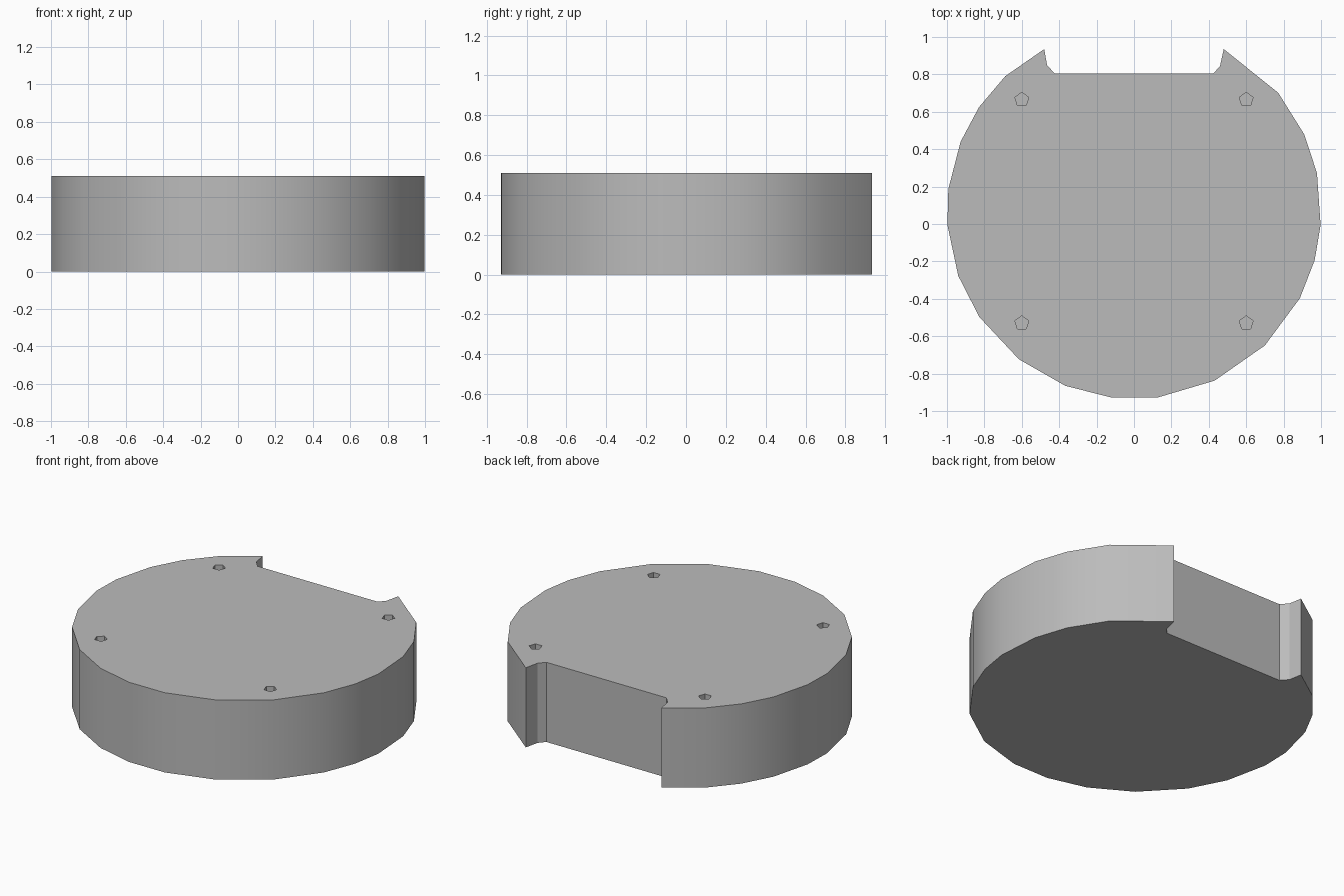
import bpy, bmesh, math
from mathutils import Vector

cube = bpy.data.objects.get("Cube")
if cube:
    bpy.data.objects.remove(cube, do_unlink=True)

HEIGHT = 0.51
CENTRE_Y = 0.065
HOLE_DEPTH = 0.3

grey = bpy.data.materials.new("plain grey")
grey.use_nodes = True
colour = (0.5, 0.5, 0.5, 1)
grey.diffuse_color = colour
grey.node_tree.nodes["Principled BSDF"].inputs["Base Color"].default_value = colour


def prism(name, outline, bottom, top):
    """Extrude a counter-clockwise outline from bottom to top."""
    bm = bmesh.new()
    base = bm.faces.new([bm.verts.new((x, y, bottom)) for x, y in outline])
    walls = bmesh.ops.extrude_face_region(bm, geom=[base], use_keep_orig=True)
    verts = [v for v in walls["geom"] if isinstance(v, bmesh.types.BMVert)]
    bmesh.ops.translate(bm, verts=verts, vec=Vector((0, 0, top - bottom)))
    bmesh.ops.recalc_face_normals(bm, faces=bm.faces)
    mesh = bpy.data.meshes.new(name)
    bm.to_mesh(mesh)
    bm.free()
    mesh.materials.append(grey)
    obj = bpy.data.objects.new(name, mesh)
    bpy.context.collection.objects.link(obj)
    return obj


def polar(angle, radius=1.0, cx=0.0, cy=CENTRE_Y):
    a = math.radians(angle)
    return cx + radius * math.cos(a), cy + radius * math.sin(a)


# Uneven facets of the round rim, running clockwise from one notch tip to the other
rim_angles = [39.5, 24.5, 12, -4, -15, -27.5, -45.6, -64.5, -82.5, -97, -111.6,
              -128, -145.8, -160, -176, -187, -202, -214, -226.5]
rim = [polar(a) for a in rim_angles]

# Flat-backed notch with chamfered inner corners
notch = [(-0.48, 0.935), (-0.465, 0.85), (-0.425, 0.805),
         (0.425, 0.805), (0.46, 0.845), (0.48, 0.935)]
body = prism("round_base", list(reversed(rim + notch)), 0, HEIGHT)

# Blind five-sided screw holes
bpy.context.view_layer.objects.active = body
for x in (-0.6, 0.6):
    for y in (-0.53, 0.665):
        outline = [polar(90 + 72 * i, 0.039, x, y) for i in range(5)]
        cutter = prism("hole_cutter", outline, HEIGHT - HOLE_DEPTH, HEIGHT + 0.1)
        cutter.hide_render = True
        cut = body.modifiers.new("screw_hole", "BOOLEAN")
        cut.operation = "DIFFERENCE"
        cut.solver = "EXACT"
        cut.object = cutter
        bpy.ops.object.modifier_apply(modifier=cut.name)
        bpy.data.objects.remove(cutter, do_unlink=True)

# Smooth rim, crisp edges
bpy.ops.object.select_all(action="DESELECT")
body.select_set(True)
bpy.ops.object.shade_smooth_by_angle(angle=math.radians(28))
